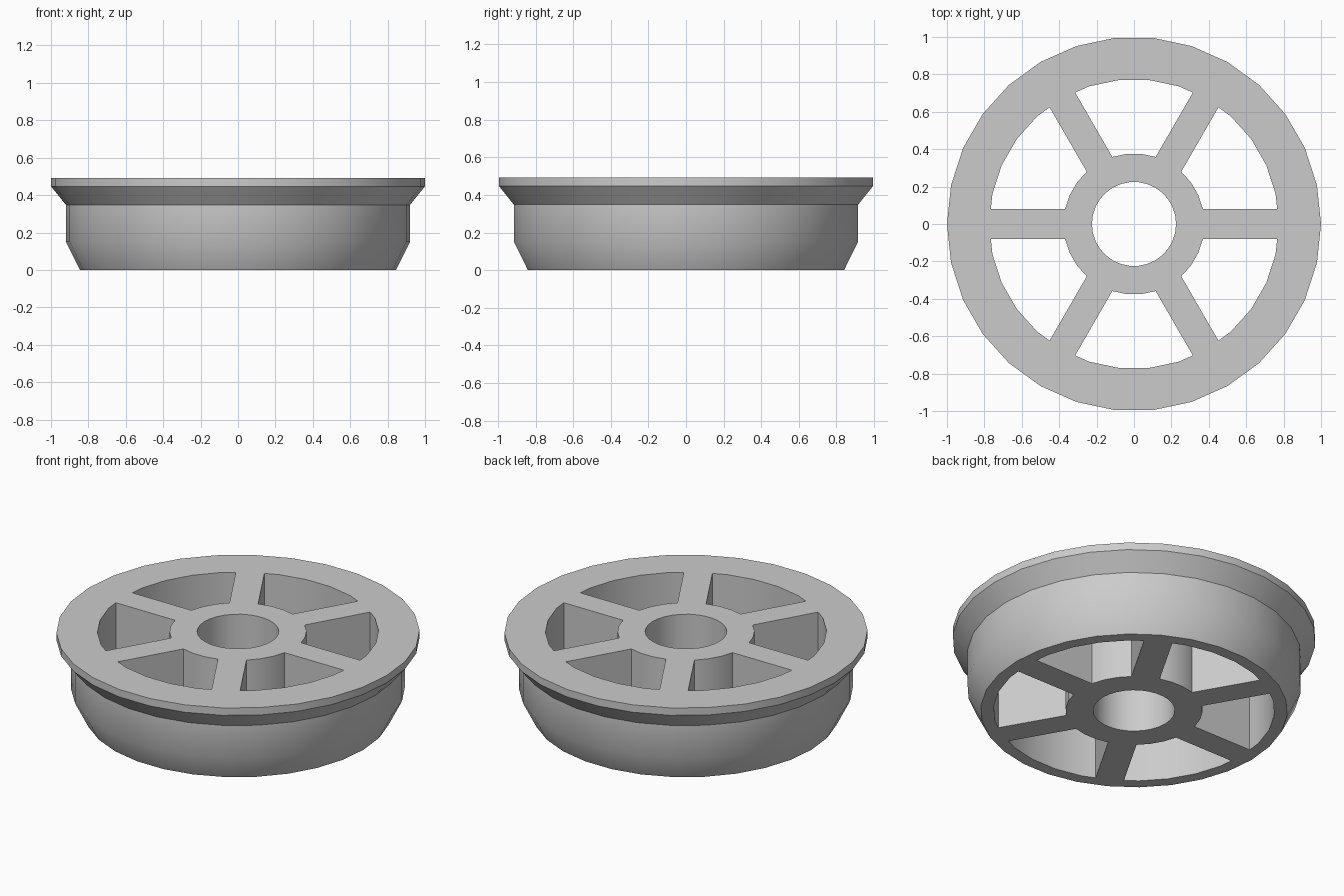
import bpy, bmesh, math
from mathutils import Matrix

SIDES = 30
HEIGHT = 0.492
RIM_IN, HUB_OUT, HUB_IN = 0.774, 0.377, 0.225
HALF_SPOKE = 0.079

cube = bpy.data.objects.get("Cube")
if cube:
    bpy.data.objects.remove(cube, do_unlink=True)

metal = bpy.data.materials.new("plain_grey")
metal.use_nodes = True
GREY = (0.6, 0.6, 0.6, 1)
metal.diffuse_color = GREY
metal.node_tree.nodes["Principled BSDF"].inputs["Base Color"].default_value = GREY


def finish(name, bm):
    bmesh.ops.recalc_face_normals(bm, faces=bm.faces)
    mesh = bpy.data.meshes.new(name)
    bm.to_mesh(mesh)
    bm.free()
    mesh.materials.append(metal)
    obj = bpy.data.objects.new(name, mesh)
    bpy.context.collection.objects.link(obj)
    bpy.ops.object.select_all(action="DESELECT")
    obj.select_set(True)
    bpy.context.view_layer.objects.active = obj
    bpy.ops.object.shade_smooth_by_angle(angle=math.radians(30))
    return obj


def lathe(name, profile):
    """Spin a closed (radius, height) profile around z."""
    bm = bmesh.new()
    rings = []
    for i in range(SIDES):
        a = math.tau * i / SIDES
        rings.append([bm.verts.new((r * math.cos(a), r * math.sin(a), z)) for r, z in profile])
    for i in range(SIDES):
        here, there = rings[i], rings[(i + 1) % SIDES]
        for j in range(len(profile)):
            k = (j + 1) % len(profile)
            bm.faces.new((here[j], there[j], there[k], here[k]))
    return finish(name, bm)


def facet_x(radius):
    """Where a spoke side meets the faceted ring of this radius."""
    step = math.tau / SIDES
    return radius - HALF_SPOKE * math.tan(step / 2)


# Rim with chamfered lower edge and flared flange
lathe("rim", [(RIM_IN, 0), (0.845, 0), (0.92, 0.15), (0.92, 0.348),
              (1, 0.447), (1, HEIGHT), (RIM_IN, HEIGHT)])

# Hub with centre bore
lathe("hub", [(HUB_IN, 0), (HUB_OUT, 0), (HUB_OUT, HEIGHT), (HUB_IN, HEIGHT)])

# Six spokes, with ends shaped to fit the ring facets
w = HALF_SPOKE
outline = [(facet_x(HUB_OUT), -w), (facet_x(RIM_IN), -w), (RIM_IN, 0),
           (facet_x(RIM_IN), w), (facet_x(HUB_OUT), w), (HUB_OUT, 0)]
for n in range(6):
    bm = bmesh.new()
    base = bm.faces.new([bm.verts.new((x, y, 0)) for x, y in outline])
    top = bmesh.ops.extrude_face_region(bm, geom=[base], use_keep_orig=True)["geom"]
    moved = [v for v in top if isinstance(v, bmesh.types.BMVert)]
    bmesh.ops.translate(bm, verts=moved, vec=(0, 0, HEIGHT))
    bm.transform(Matrix.Rotation(math.radians(60 * n), 4, "Z"))
    finish(f"spoke_{n + 1}", bm)
